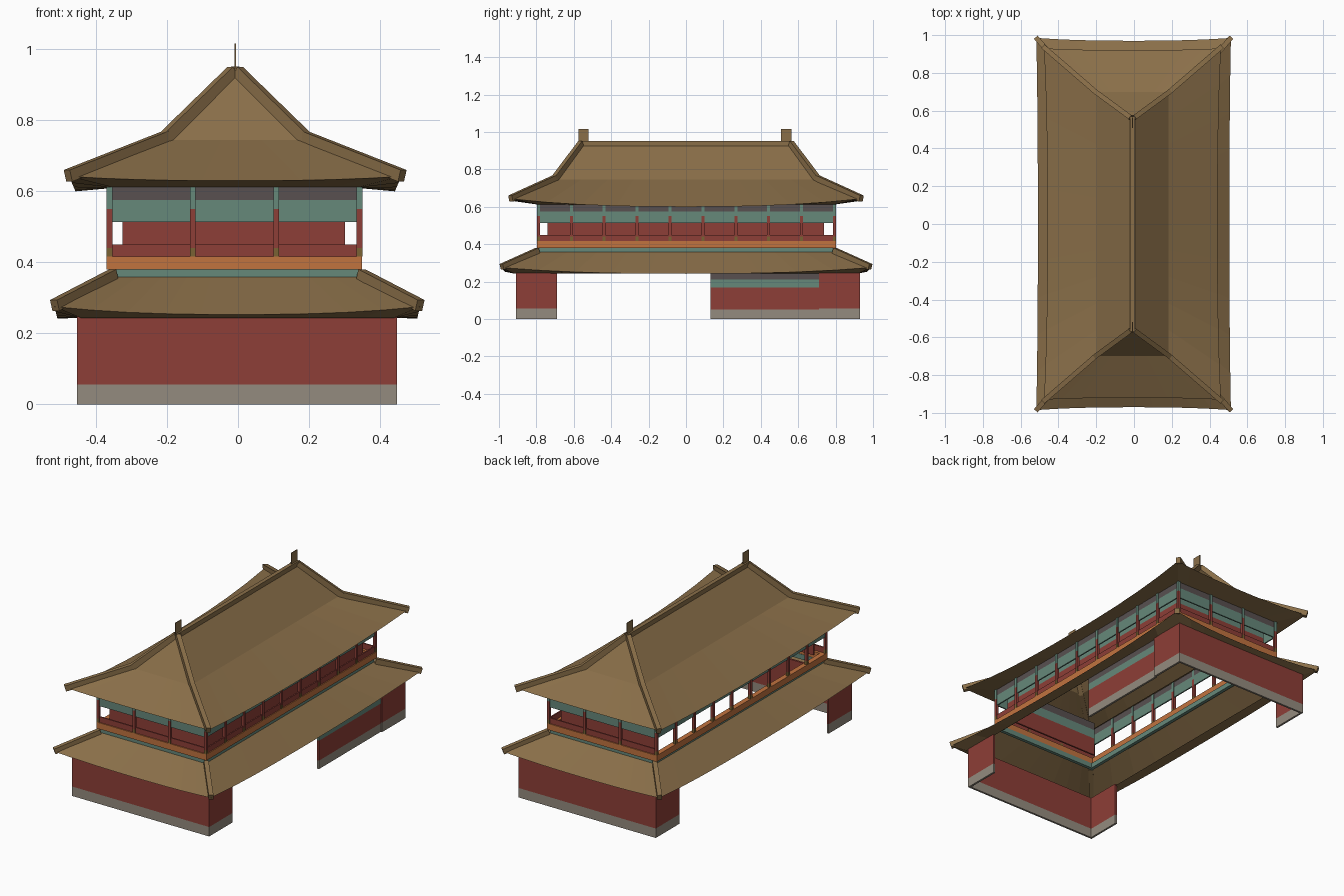
import bpy, bmesh
from mathutils import Vector, Matrix

if "Cube" in bpy.data.objects:
    bpy.data.objects.remove(bpy.data.objects["Cube"])


def material(name, r, g, b):
    m = bpy.data.materials.new(name)
    lin = [((c / 255 + 0.055) / 1.055) ** 2.4 for c in (r, g, b)]
    m.diffuse_color = (*lin, 1)
    m.use_nodes = True
    m.node_tree.nodes["Principled BSDF"].inputs["Base Color"].default_value = m.diffuse_color
    return m


ROOF = material("roof tile brown", 138, 111, 73)
RED = material("wall red", 141, 62, 55)
TEAL = material("painted teal", 102, 136, 122)
ORANGE = material("band orange", 193, 115, 63)
STONE = material("base stone", 148, 139, 126)
DARK = material("dark grey", 88, 80, 80)
OLIVE = material("column foot olive", 122, 98, 52)


def finish(name, bm, mat):
    me = bpy.data.meshes.new(name)
    bm.to_mesh(me)
    bm.free()
    me.materials.append(mat)
    ob = bpy.data.objects.new(name, me)
    bpy.context.collection.objects.link(ob)
    return ob


def boxes(name, items, mat):
    """items: (x0, x1, y0, y1, z0, z1) blocks joined in one object"""
    bm = bmesh.new()
    for x0, x1, y0, y1, z0, z1 in items:
        m = Matrix.Translation(((x0 + x1) / 2, (y0 + y1) / 2, (z0 + z1) / 2))
        m = m @ Matrix.Diagonal((x1 - x0, y1 - y0, z1 - z0, 1))
        bmesh.ops.create_cube(bm, size=1, matrix=m)
    return finish(name, bm, mat)


def beams(name, segs, w, h, mat):
    """square bars running from p to q"""
    bm = bmesh.new()
    for p, q in segs:
        p, q = Vector(p), Vector(q)
        d = (q - p).normalized()
        side = d.cross(Vector((0, 0, 1))).normalized()
        up = side.cross(d)
        rot = Matrix((d, side, up)).transposed().to_4x4()
        m = Matrix.Translation((p + q) / 2) @ rot
        m = m @ Matrix.Diagonal(((q - p).length + 0.008, w, h, 1))
        bmesh.ops.create_cube(bm, size=1, matrix=m)
    return finish(name, bm, mat)


def frame(x0, x1, y0, y1, z0, z1, t, sides="fbrl"):
    """four walls of thickness t around a rectangle"""
    w = {"f": (x0, x1, y0, y0 + t, z0, z1), "b": (x0, x1, y1 - t, y1, z0, z1),
         "r": (x1 - t, x1, y0 + t, y1 - t, z0, z1), "l": (x0, x0 + t, y0 + t, y1 - t, z0, z1)}
    return [w[s] for s in sides]


def ring(cx, hx, hy, z, dip_long=0, dip_short=0, pull_x=0, pull_y=0, n=10):
    """rectangle outline whose sides sag between raised corners"""
    pts = []
    for s in range(4):
        for i in range(n):
            t = -1 + 2 * i / n
            f = 1 - abs(t) ** 2.5
            if s % 2 == 0:
                x, y, zz = t * hx, -(hy - pull_y * f), z - dip_short * f
            else:
                x, y, zz = hx - pull_x * f, t * hy, z - dip_long * f
            if s >= 2:
                x, y = -x, -y
            pts.append((cx + x, y, zz))
    return pts


def roof(name, rings):
    bm = bmesh.new()
    rows = [[bm.verts.new(p) for p in r] for r in rings]
    n = len(rows[0])
    for a, b in zip(rows, rows[1:]):
        for i in range(n):
            j = (i + 1) % n
            bm.faces.new((a[i], a[j], b[j], b[i]))
    bmesh.ops.remove_doubles(bm, verts=bm.verts, dist=1e-4)
    return finish(name, bm, ROOF)


def hips(name, cx, path, w, h):
    segs = []
    for sx in (-1, 1):
        for sy in (-1, 1):
            pts = [(cx + sx * x, sy * y, z) for x, y, z in path]
            segs += list(zip(pts, pts[1:]))
    return beams(name, segs, w, h, ROOF)


# Lower storey: end walls with short returns, stone base
def end_walls(z0, z1, g=0.0):
    X0, X1, Y0, Y1, t = -0.453 - g, 0.448 + g, -0.91 - g, 0.93 + g, 0.012
    out = [(X0, X1, Y0, Y0 + t, z0, z1), (X0, X1, Y1 - t, Y1, z0, z1)]
    for a in (X0, X1 - t):
        out += [(a, a + t, Y0 + t, -0.69, z0, z1), (a, a + t, 0.71, Y1 - t, z0, z1)]
    return out


boxes("lower_walls", end_walls(0.056, 0.255), RED)
boxes("lower_wall_base", end_walls(0, 0.056), STONE)

# Lower side panel on the right side only
for nm, z0, z1, m in (("base", 0, 0.05, STONE), ("wall", 0.05, 0.168, RED),
                      ("frieze", 0.168, 0.21, TEAL), ("top", 0.21, 0.245, DARK)):
    boxes("side_panel_" + nm, [(0.428, 0.44, 0.13, 0.712, z0, z1)], m)

# Lower skirt roof
roof("lower_roof", [
    ring(-0.002, 0.44, 0.92, 0.243),
    ring(-0.002, 0.515, 0.985, 0.275, 0.033, 0.022, 0.008, 0.015),
    ring(-0.006, 0.347, 0.79, 0.358)])
hips("lower_roof_hips", -0.002, [(0.35, 0.795, 0.364), (0.512, 0.982, 0.28)], 0.026, 0.032)

# Bands between the storeys
boxes("teal_band", frame(-0.352, 0.338, -0.785, 0.79, 0.35, 0.38, 0.02), TEAL)
boxes("orange_band", frame(-0.37, 0.35, -0.797, 0.802, 0.38, 0.417, 0.03), ORANGE)

# Gallery columns: 4 across the ends, 10 along the sides
xs = [-0.362 + i * 0.2347 for i in range(4)]
ys = [-0.789 + i * 0.1759 for i in range(10)]
spots = [(x, y) for x in xs for y in (ys[0], ys[-1])]
spots += [(x, y) for x in (xs[0], xs[-1]) for y in ys[1:-1]]
for nm, z0, z1, m in (("foot", 0.417, 0.44, OLIVE), ("shaft", 0.44, 0.55, RED), ("head", 0.55, 0.612, TEAL)):
    boxes("column_" + nm, [(x - .008, x + .008, y - .008, y + .008, z0, z1) for x, y in spots], m)

# Frieze and rail between the columns
boxes("gallery_frieze", frame(-0.365, 0.345, -0.791, 0.796, 0.513, 0.575, 0.008), TEAL)
boxes("gallery_frieze_top", frame(-0.365, 0.345, -0.791, 0.796, 0.575, 0.612, 0.008), DARK)
boxes("gallery_rail", frame(-0.365, 0.345, -0.791, 0.796, 0.417, 0.45, 0.008, "fbr"), RED)

# Recessed inner wall on the front, back and right
for nm, z0, z1, m in (("red", 0.415, 0.52, RED), ("teal", 0.52, 0.575, TEAL), ("top", 0.575, 0.62, DARK)):
    boxes("inner_wall_" + nm, frame(-0.325, 0.302, -0.74, 0.738, z0, z1, 0.01, "fbr"), m)

# Upper hipped roof with a steeper crown
CX = -0.008
roof("upper_roof", [
    ring(CX, 0.34, 0.78, 0.61),
    ring(CX, 0.468, 0.93, 0.642, 0.042, 0.012, 0.018, 0.01),
    ring(CX, 0.19, 0.70, 0.745),
    ring(CX, 0.0, 0.56, 0.937)])
hips("upper_roof_hips", CX, [(0.008, 0.562, 0.935), (0.196, 0.70, 0.752), (0.468, 0.935, 0.645)], 0.026, 0.034)

# Ridge bar and thin end finials
boxes("ridge", [(CX - 0.012, CX + 0.012, -0.57, 0.57, 0.92, 0.952)], ROOF)
boxes("ridge_finials", [(CX - 0.002, CX + 0.002, y - 0.028, y + 0.028, 0.94, 1.017) for y in (-0.548, 0.537)], ROOF)
